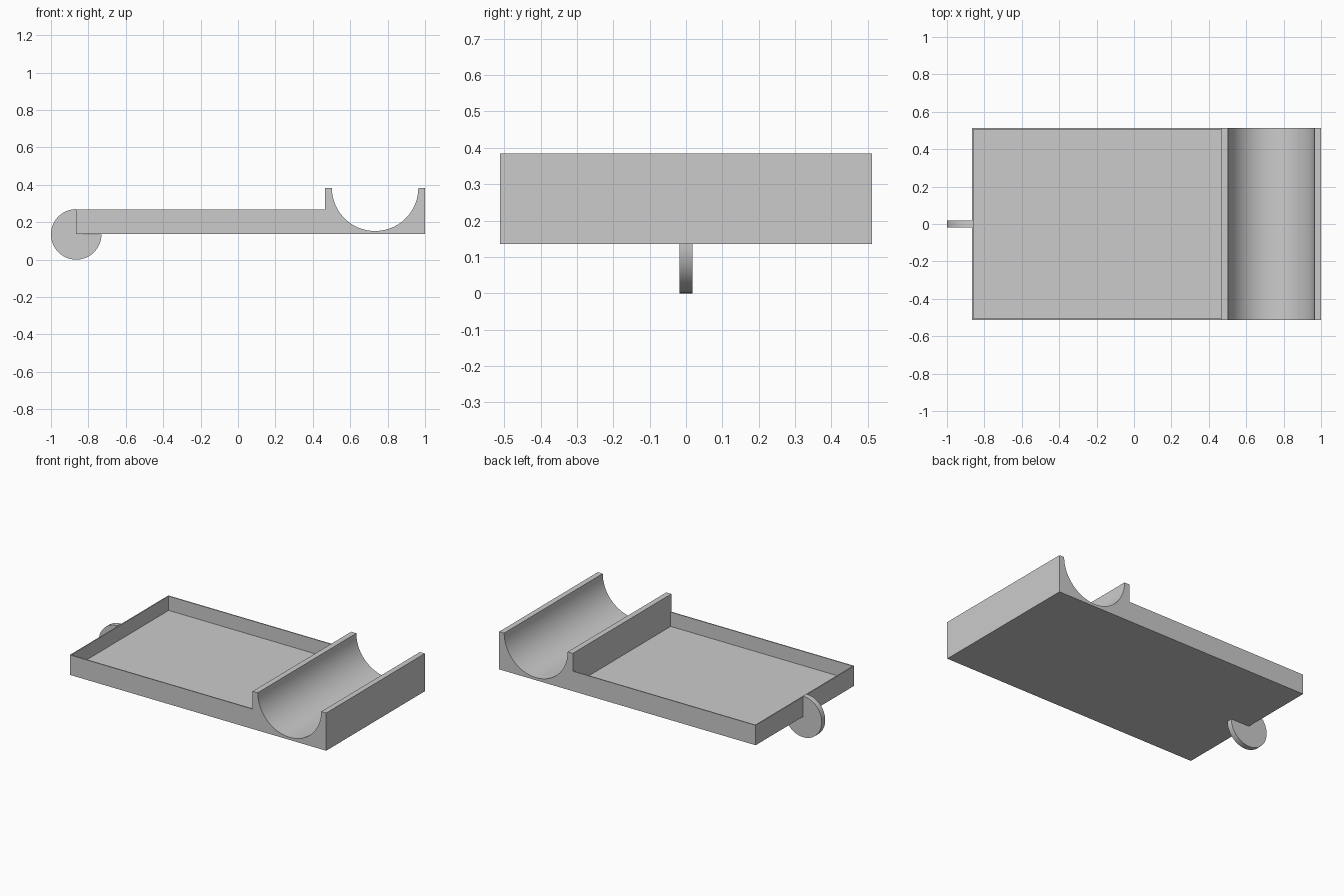
import bpy
import bmesh
from math import cos, sin, pi, radians
from mathutils import Vector

cube = bpy.data.objects.get("Cube")
if cube:
    bpy.data.objects.remove(cube, do_unlink=True)

grey = bpy.data.materials.new("plain grey")
grey.use_nodes = True
grey.diffuse_color = (0.6, 0.6, 0.6, 1)
bsdf = next(n for n in grey.node_tree.nodes if n.type == "BSDF_PRINCIPLED")
bsdf.inputs["Base Color"].default_value = grey.diffuse_color


def arc(cx, cz, radius, start, end, steps):
    """Points of an arc in the x-z plane, angles in radians."""
    angles = [start + (end - start) * i / steps for i in range(steps + 1)]
    return [(cx + radius * cos(a), cz + radius * sin(a)) for a in angles]


def extrude_profile(name, points, half_width):
    """Solid made by extruding an x-z profile along y, centred on y = 0."""
    bm = bmesh.new()
    face = bm.faces.new([bm.verts.new((x, -half_width, z)) for x, z in points])
    side = bmesh.ops.extrude_face_region(bm, geom=[face])["geom"]
    bmesh.ops.translate(bm, vec=Vector((0, 2 * half_width, 0)),
                        verts=[v for v in side if isinstance(v, bmesh.types.BMVert)])
    bmesh.ops.recalc_face_normals(bm, faces=bm.faces)
    mesh = bpy.data.meshes.new(name)
    bm.to_mesh(mesh)
    bm.free()
    mesh.materials.append(grey)
    obj = bpy.data.objects.new(name, mesh)
    bpy.context.collection.objects.link(obj)
    return obj


def activate(obj):
    bpy.ops.object.select_all(action="DESELECT")
    obj.select_set(True)
    bpy.context.view_layer.objects.active = obj


# Main dimensions
left, right, half_width = -0.865, 1.0, 0.512
bottom, rim_top, cradle_top = 0.136, 0.267, 0.384
cradle_start, groove_x, groove_r = 0.465, 0.733, 0.231
rim, floor_z = 0.007, 0.173

# Tray and cradle share one side profile with a half-round groove
groove = arc(groove_x, cradle_top, groove_r, 0, -pi, 48)
body = extrude_profile("tray_with_cradle", [
    (left, bottom), (right, bottom), (right, cradle_top), *groove,
    (cradle_start, cradle_top), (cradle_start, rim_top), (left, rim_top),
], half_width)

# Shallow pocket that leaves a thin rim on three sides
pocket = extrude_profile("pocket_cutter", [
    (left + rim, floor_z), (cradle_start, floor_z),
    (cradle_start, cradle_top), (left + rim, cradle_top),
], half_width - rim)
pocket.hide_render = True
cut = body.modifiers.new("pocket", "BOOLEAN")
cut.operation, cut.solver, cut.object = "DIFFERENCE", "EXACT", pocket
activate(body)
bpy.ops.object.modifier_apply(modifier=cut.name)
bpy.data.objects.remove(pocket, do_unlink=True)

# Three-quarter disc fitted around the lower end edge of the tray
wheel_r = 0.135
disc = extrude_profile("end_disc", [
    (left, bottom), *arc(left, bottom - 0.001, wheel_r, pi / 2, 2 * pi, 48),
], 0.018)

for obj in (body, disc):
    activate(obj)
    bpy.ops.object.shade_smooth_by_angle(angle=radians(30))
